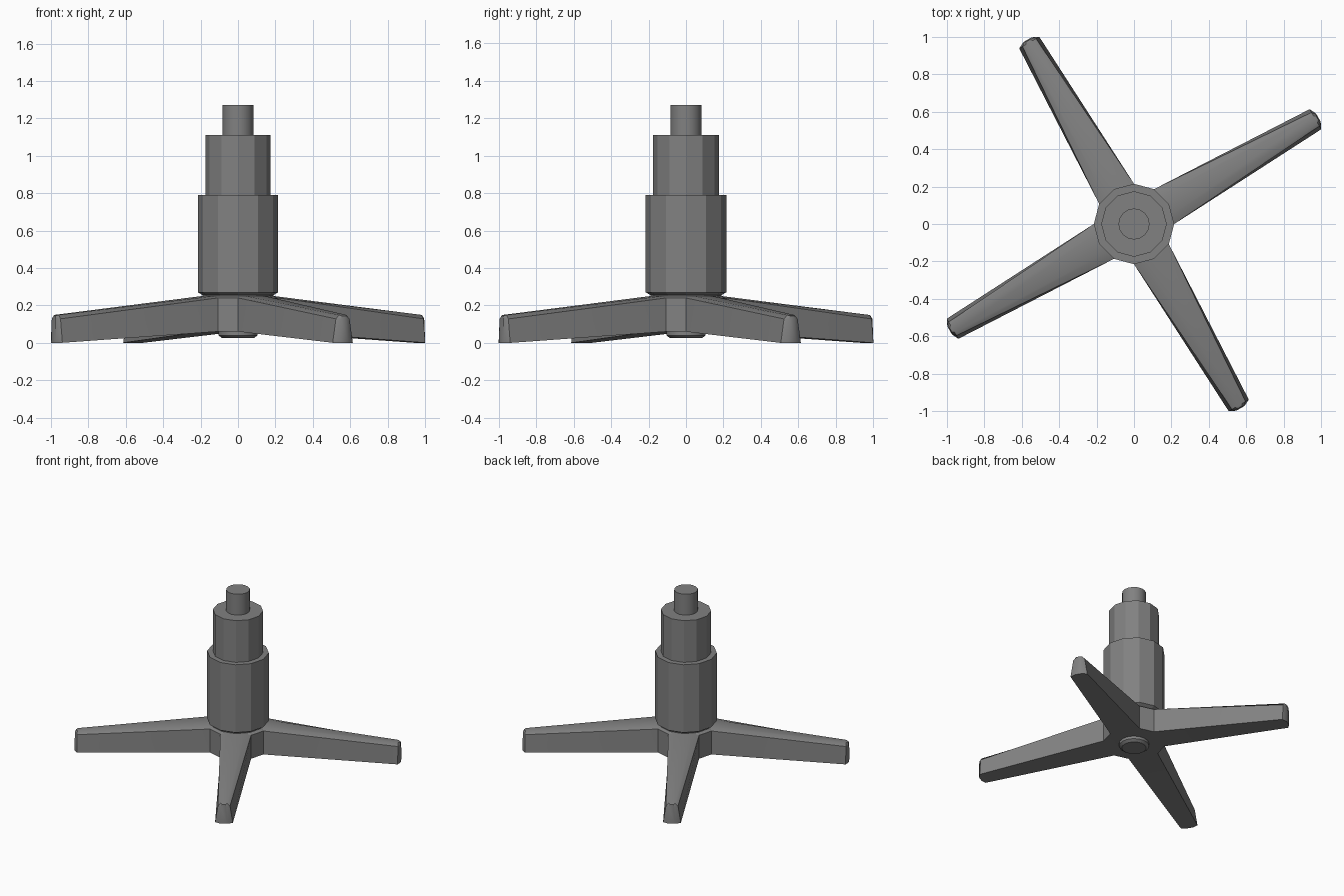
import bpy, bmesh, math
from mathutils import Matrix

cube = bpy.data.objects.get("Cube")
if cube:
    bpy.data.objects.remove(cube)

grey = bpy.data.materials.new("dark_grey_metal")
grey.use_nodes = True
colour = (0.22, 0.22, 0.22, 1)
grey.diffuse_color = colour
grey.node_tree.nodes["Principled BSDF"].inputs["Base Color"].default_value = colour


def finish(name, bm, smooth_angle=None):
    bmesh.ops.recalc_face_normals(bm, faces=bm.faces)
    mesh = bpy.data.meshes.new(name)
    bm.to_mesh(mesh)
    bm.free()
    mesh.materials.append(grey)
    obj = bpy.data.objects.new(name, mesh)
    bpy.context.collection.objects.link(obj)
    if smooth_angle:
        bpy.ops.object.select_all(action="DESELECT")
        obj.select_set(True)
        bpy.context.view_layer.objects.active = obj
        bpy.ops.object.shade_smooth_by_angle(angle=math.radians(smooth_angle))
    return obj


def loft(bm, rings):
    """Skin a list of equal-length closed rings and cap both ends."""
    rows = [[bm.verts.new(p) for p in ring] for ring in rings]
    n = len(rows[0])
    for a, b in zip(rows, rows[1:]):
        for i in range(n):
            j = (i + 1) % n
            bm.faces.new((a[i], a[j], b[j], b[i]))
    bm.faces.new(rows[0])
    bm.faces.new(rows[-1])


def turned(name, profile, sides, smooth_angle=None):
    """Turned part from (radius, height) pairs."""
    bm = bmesh.new()
    step = math.tau / sides
    loft(bm, [[(r * math.cos(i * step), r * math.sin(i * step), z)
               for i in range(sides)] for r, z in profile])
    return finish(name, bm, smooth_angle)


# Telescoping column
turned("column_outer_tube", [(0.19, 0.24), (0.19, 0.255), (0.215, 0.27), (0.215, 0.79)], 12)
turned("column_inner_tube", [(0.175, 0.78), (0.175, 1.11)], 12)
turned("column_rod", [(0.083, 1.10), (0.083, 1.27)], 16, 40)
turned("bottom_cap", [(0.085, 0.025), (0.105, 0.04), (0.105, 0.07)], 16, 25)

# Hub joining the four legs
turned("hub", [(0.215, 0.06), (0.215, 0.24), (0.19, 0.25)], 12)


# Tapered legs with a crowned top and a blunt, slightly bowed tip
def section(u, bottom, shoulder, crown, z_bottom, z_shoulder, z_top, bow=0.0):
    half = [(bottom, z_bottom, 0), (shoulder, z_shoulder, 0), (crown, z_top, bow)]
    right = [(u + b, -w, z) for w, z, b in half]
    left = [(u + b, w, z) for w, z, b in reversed(half)]
    return right + left


for k, name in enumerate(("left", "back", "right", "front")):
    bm = bmesh.new()
    loft(bm, [
        section(0.10, 0.1075, 0.1075, 0.06, 0.06, 0.24, 0.25),
        section(0.186, 0.1075, 0.1075, 0.06, 0.06, 0.24, 0.25),
        section(1.12, 0.062, 0.042, 0.022, 0.0, 0.128, 0.149),
        section(1.138, 0.025, 0.02, 0.012, 0.0, 0.128, 0.144, -0.006),
    ])
    bmesh.ops.rotate(bm, verts=bm.verts, matrix=Matrix.Rotation(math.radians(30 + 90 * k), 3, "Z"))
    finish(name + "_leg", bm, 32)
